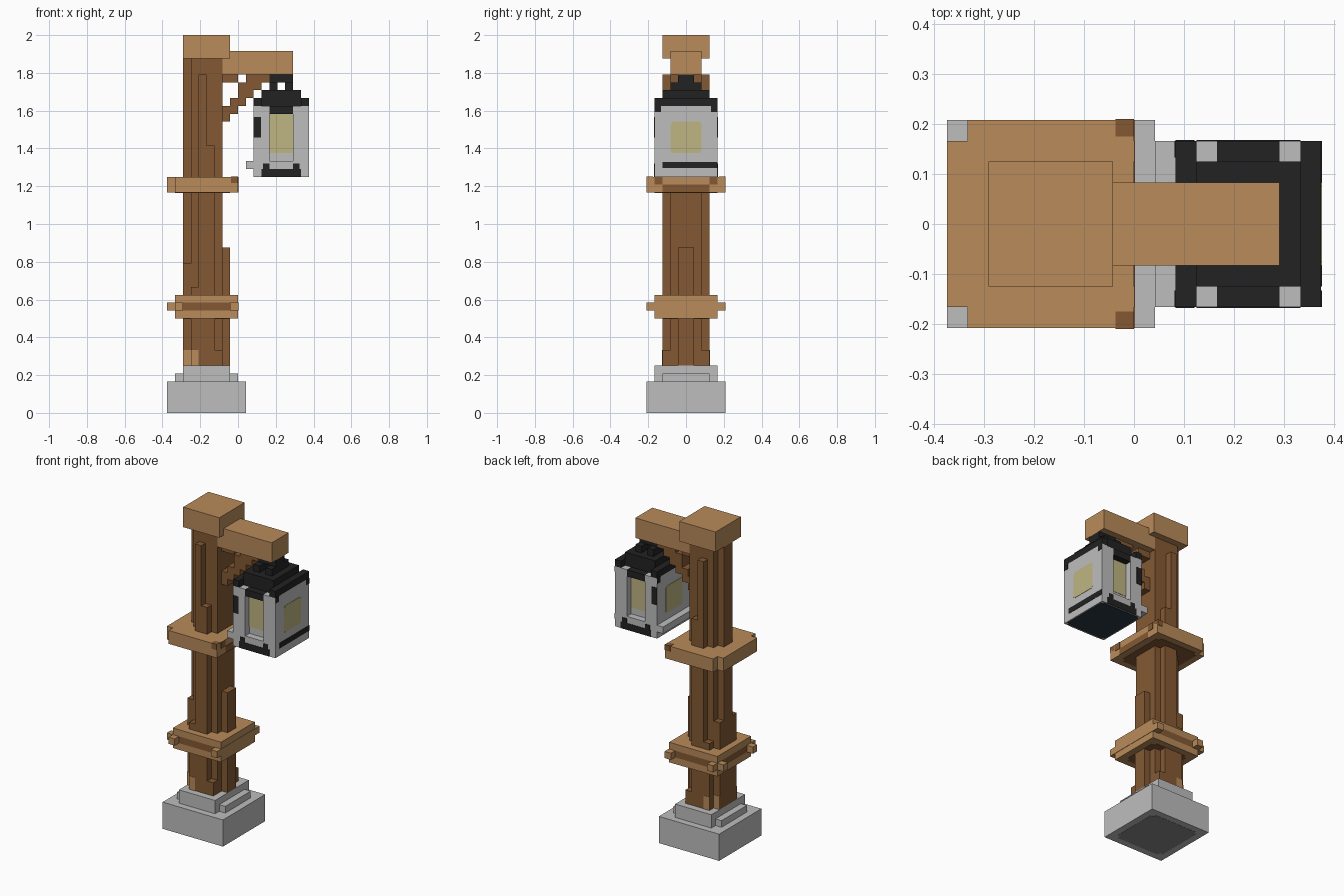
import bpy
import bmesh

UNIT = 1 / 24      # one block of the model
SKIN = 0.05        # how far painted plates stand proud, in blocks

cube = bpy.data.objects.get("Cube")
if cube:
    bpy.data.objects.remove(cube, do_unlink=True)


def material(name, rgb):
    linear = [((c / 255 + 0.055) / 1.055) ** 2.4 for c in rgb] + [1]
    mat = bpy.data.materials.new(name)
    mat.use_nodes = True
    mat.diffuse_color = linear
    shader = mat.node_tree.nodes["Principled BSDF"]
    shader.inputs["Base Color"].default_value = linear
    shader.inputs["Roughness"].default_value = 0.9
    return mat


light_wood = material("light wood", (185, 139, 90))
dark_wood = material("dark wood", (132, 89, 52))
stone = material("pale stone", (190, 190, 190))
shaded_stone = material("dark stone", (135, 135, 135))
iron = material("black iron", (34, 34, 34))
slate = material("slate", (42, 56, 68))
glass = material("yellow glass", (191, 181, 130))


def span(x0, x1, half, z0, z1):
    """One box centred on y = 0."""
    return [(x0, x1, -half, half, z0, z1)]


def pair(x0, x1, y0, y1, z0, z1):
    """A box at the back and its mirror image at the front."""
    return [(x0, x1, y0, y1, z0, z1), (x0, x1, -y1, -y0, z0, z1)]


def rounded(x0, x1, half, z0, z1, cut):
    """A flat plate with its four corners notched."""
    return span(x0 + cut, x1 - cut, half, z0, z1) + span(x0, x1, half - cut, z0, z1)


def part(name, mat, *groups):
    """Join groups of boxes, given in blocks, into one object."""
    bm = bmesh.new()
    for x0, x1, y0, y1, z0, z1 in sum(groups, []):
        verts = bmesh.ops.create_cube(bm, size=1)["verts"]
        bmesh.ops.scale(bm, vec=(x1 - x0, y1 - y0, z1 - z0), verts=verts)
        bmesh.ops.translate(bm, verts=verts,
                            vec=((x0 + x1) / 2, (y0 + y1) / 2, (z0 + z1) / 2))
    bmesh.ops.scale(bm, vec=(UNIT, UNIT, UNIT), verts=bm.verts)
    mesh = bpy.data.meshes.new(name)
    bm.to_mesh(mesh)
    bm.free()
    mesh.materials.append(mat)
    obj = bpy.data.objects.new(name, mesh)
    bpy.context.collection.objects.link(obj)
    return obj


# Stone foot
part("foot", stone, span(-9, 1, 5, 0, 4), span(-7, -1, 4, 4, 6), span(-8, 0, 3, 4, 5))
part("foot_underside", shaded_stone, rounded(-8, 0, 4, 0, SKIN, 0.5)).location.z = -SKIN * UNIT / 2

# Post: a square core with raised planks of uneven height
part("post_core", dark_wood, span(-6, -2, 2, 6, 45))
part("post_planks", dark_wood,
     pair(-6, -5, 2, 3, 6, 16),
     pair(-5, -4, 2, 3, 6, 43),
     pair(-4, -3, 2, 3, 6, 34),
     pair(-3, -2, 2, 3, 6, 8),
     span(-7, -6, 1, 6, 45),
     span(-7, -6, 2, 6, 19),
     span(-2, -1, 1, 6, 21))
part("post_worn_corners", light_wood,
     pair(-7, -6, 2, 2 + SKIN, 6, 8),
     pair(-6, -5, 3, 3 + SKIN, 6, 8))
part("post_head", light_wood, span(-7, -1, 3, 45, 48))

# Lower collar: two slabs around a dark band with corner blocks
part("lower_collar", light_wood,
     span(-8, 0, 4, 12, 13),
     span(-8, 0, 4, 14, 15),
     pair(-8, -7, 4, 5, 13, 14),
     pair(-9, -8, 3, 4, 13, 14),
     pair(-1, 0, 4, 5, 13, 14),
     span(-SKIN, SKIN, 5, 13, 14))
part("lower_collar_band", dark_wood, span(-8, 0, 4, 13, 14))

# Upper collar with notched corners and dark worn patches
part("upper_collar", light_wood, span(-8, 0, 5, 28, 30), span(-9, -8, 4, 28, 30))
part("upper_collar_patches", dark_wood,
     span(0, SKIN, 3, 28, 29),
     pair(0, SKIN, 3, 4, 29, 30),
     pair(-0.9, 0, 4.2, 5 + SKIN, 29.2, 30 + SKIN))
part("collar_undersides", dark_wood,
     rounded(-8, -1, 4, 28 - SKIN, 28, 0.5),
     rounded(-7, -1, 3, 12 - SKIN, 12, 0.5))

# Arm and its stepped bracket
part("arm", light_wood, span(-2, 7, 2, 43, 46))
steps = sum((span(i - 2, i - 1, 1, 37 + i, 39 + i) for i in range(5)), [])
part("bracket", dark_wood, steps,
     span(-2, 0, 1, 42, 43),
     span(0, 1, 1, 40, 42),
     span(1, 4, 1, 42, 43))

# Lantern hook and stepped roof
part("lantern_hook", iron,
     span(4, 7, 1, 42, 43),
     span(4, 5, 2, 41, 42),
     span(6, 7, 2, 41, 42))
part("lantern_roof", iron,
     span(3, 8, 3, 40, 41),
     span(2, 9, 3, 39, 40),
     span(2, 3, 4, 39, 40),
     span(8, 9, 4, 39, 40),
     pair(4, 7, 3, 4, 38, 39))

# Lantern body: side walls, corner posts, sills and floor
part("lantern_body", stone,
     span(2, 3, 4, 30, 39),
     span(8, 9, 4, 30, 39),
     span(3, 8, 3, 30, 39),
     span(3, 8, 4, 30, 31),
     pair(3, 4, 3, 4, 31, 39),
     pair(7, 8, 3, 4, 31, 39),
     pair(4, 7, 3, 4, 31, 32))
part("lantern_ledge", stone, span(1, 2, 4, 31, 32))

# Panes on all four sides
part("lantern_panes", glass, pair(4, 7, 3, 3 + SKIN, 33, 38))
for name, x in (("inner", 2 - SKIN), ("outer", 9)):
    part(name + "_side_pane", glass,
         span(x, x + SKIN, 1.8, 33, 37),
         span(x, x + SKIN, 2, 33.2, 36.8))
    part(name + "_side_corners", iron, pair(x, x + SKIN, 3.2, 4, 38.2, 39))

# Iron trim plates
part("lantern_trim", iron,
     pair(3, 8, 4, 4 + SKIN, 30, 31),
     pair(3.2, 4, 4, 4 + SKIN, 31, 31.7),
     pair(7, 7.8, 4, 4 + SKIN, 31, 31.7),
     pair(2, 2.9, 4, 4 + SKIN, 35, 37.6),
     [(9, 9 + SKIN, -3, 4, 31.1, 31.9)])
part("lantern_underside", slate, rounded(2.2, 8.8, 3.8, 30 - SKIN, 30, 0.3))
